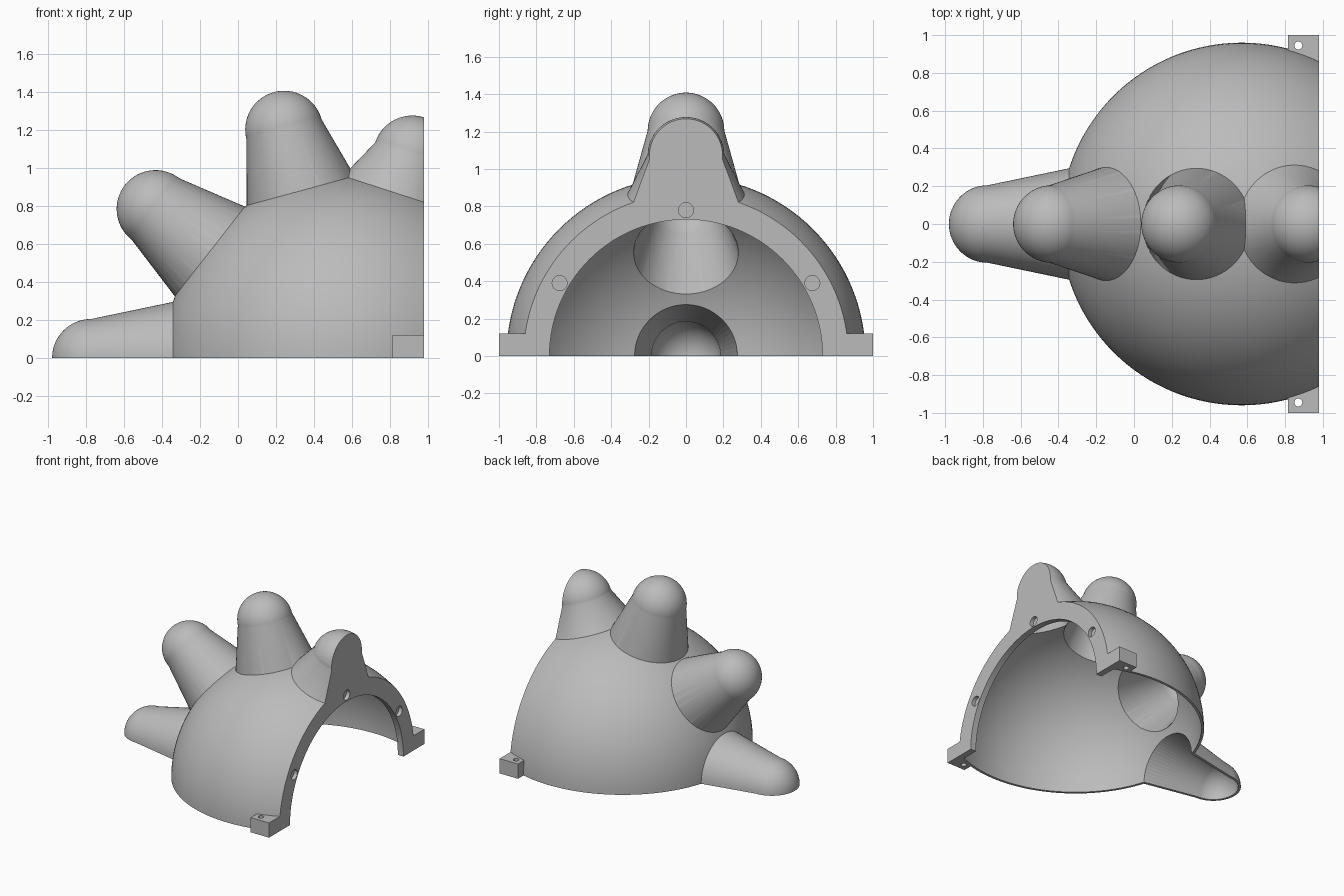
import bpy, bmesh
from math import sin, cos, radians, sqrt, pi
from mathutils import Matrix, Vector

if "Cube" in bpy.data.objects:
    bpy.data.objects.remove(bpy.data.objects["Cube"], do_unlink=True)

CENTRE = Vector((0.57, 0, 0))
RADIUS, WALL = 0.96, 0.02
CUT_X, FLANGE = 0.98, 0.05
# direction in degrees, base radius, distance of the round tip's centre
SPIKES = [(180, 0.295, 1.345), (142, 0.3, 1.275),
          (105.2, 0.295, 1.247), (72, 0.312, 1.128)]
TIP = 0.205

grey = bpy.data.materials.new("plain grey")
grey.use_nodes = True
colour = (0.5, 0.5, 0.5, 1)
grey.diffuse_color = colour
grey.node_tree.nodes["Principled BSDF"].inputs["Base Color"].default_value = colour


def new_object(name, bm):
    bmesh.ops.recalc_face_normals(bm, faces=bm.faces)
    mesh = bpy.data.meshes.new(name)
    bm.to_mesh(mesh)
    bm.free()
    mesh.materials.append(grey)
    obj = bpy.data.objects.new(name, mesh)
    bpy.context.collection.objects.link(obj)
    return obj


def ball(name, radius):
    bm = bmesh.new()
    place = Matrix.Translation(CENTRE) @ Matrix.Rotation(pi / 2, 4, 'Y')
    bmesh.ops.create_uvsphere(bm, u_segments=128, v_segments=64, radius=radius, matrix=place)
    return new_object(name, bm)


def box(name, low, high):
    low, high = Vector(low), Vector(high)
    bm = bmesh.new()
    place = Matrix.Translation((low + high) / 2) @ Matrix.Diagonal((*(high - low), 1))
    bmesh.ops.create_cube(bm, size=1, matrix=place)
    return new_object(name, bm)


def rod(name, centre, radius, depth, axis, sides):
    bm = bmesh.new()
    place = Matrix.Translation(centre)
    if axis == 'X':
        place = place @ Matrix.Rotation(pi / 2, 4, 'Y')
    bmesh.ops.create_cone(bm, cap_ends=True, segments=sides, radius1=radius,
                          radius2=radius, depth=depth, matrix=place)
    return new_object(name, bm)


def spike(name, angle, base, tip_at, tip, ball_radius):
    """Tapered finger with a round tip, turned about its own axis."""
    foot = sqrt(ball_radius ** 2 - base ** 2)
    profile = [(0, 0.7), (base, 0.7), (base, foot)]
    steps = 16
    for i in range(steps + 1):
        a = pi / 2 * i / steps
        profile.append((tip * cos(a) if i < steps else 0, tip_at + tip * sin(a)))
    bm = bmesh.new()
    verts = [bm.verts.new((r, 0, h)) for r, h in profile]
    edges = [bm.edges.new(pair) for pair in zip(verts, verts[1:])]
    bmesh.ops.spin(bm, geom=verts + edges, cent=(0, 0, 0), axis=(0, 0, 1),
                   angle=2 * pi, steps=64)
    bmesh.ops.remove_doubles(bm, verts=bm.verts, dist=0.0001)
    turn = Matrix.Rotation(radians(90 - angle), 4, 'Y')
    bm.transform(Matrix.Translation(CENTRE) @ turn)
    return new_object(name, bm)


def combine(target, tool, operation):
    mod = target.modifiers.new("combine", 'BOOLEAN')
    mod.operation, mod.solver, mod.object = operation, 'EXACT', tool
    bpy.context.view_layer.objects.active = target
    bpy.ops.object.modifier_apply(modifier=mod.name)
    bpy.data.objects.remove(tool, do_unlink=True)


# Outer dome with its fingers and mounting blocks
shell = ball("spiked_half_dome", RADIUS)
cavity = ball("cavity", RADIUS - WALL)
for angle, base, tip_at in SPIKES:
    combine(shell, spike("spike", angle, base, tip_at, TIP, RADIUS), 'UNION')
    combine(cavity, spike("spike_hollow", angle, base - WALL, tip_at,
                          TIP - WALL, RADIUS - WALL), 'UNION')
for side in (-1, 1):
    ys = sorted((side * 0.84, side))
    combine(shell, box("block", (0.815, ys[0], -0.1), (1.1, ys[1], 0.12)), 'UNION')

# Hollow inside, leaving a flange behind the open face
combine(cavity, box("cavity_limit", (-2, -2, -2), (CUT_X - FLANGE, 2, 2)), 'INTERSECT')
combine(shell, cavity, 'DIFFERENCE')
combine(shell, rod("opening", (1.0, 0, 0), 0.73, 0.3, 'X', 128), 'DIFFERENCE')

# Trim to the ground and the open face
combine(shell, box("trim", (-2, -2, 0), (CUT_X, 2, 2)), 'INTERSECT')

# Blind holes in the flange and bolt holes through the blocks
for a in (30, 90, 150):
    spot = (CUT_X, 0.78 * cos(radians(a)), 0.78 * sin(radians(a)))
    combine(shell, rod("flange_hole", spot, 0.04, 0.06, 'X', 32), 'DIFFERENCE')
for side in (-1, 1):
    combine(shell, rod("bolt_hole", (0.87, side * 0.945, 0.05), 0.021, 0.4, 'Z', 24),
            'DIFFERENCE')

bpy.ops.object.select_all(action='DESELECT')
shell.select_set(True)
bpy.context.view_layer.objects.active = shell
bpy.ops.object.shade_smooth_by_angle(angle=radians(25))
